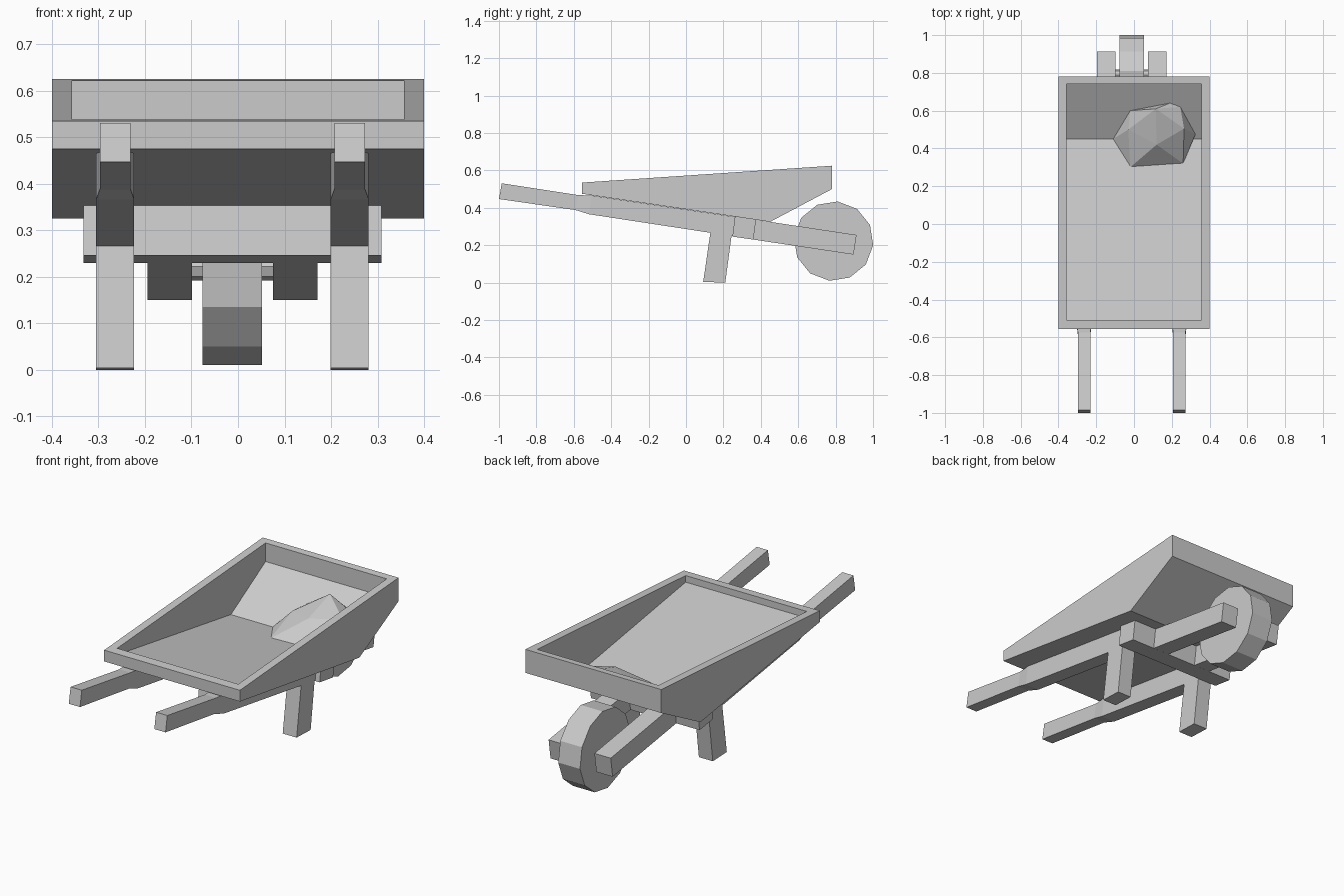
import bpy, bmesh, math
from mathutils import Matrix

cube = bpy.data.objects.get("Cube")
if cube:
    bpy.data.objects.remove(cube, do_unlink=True)

grey = bpy.data.materials.new("plain grey")
grey.use_nodes = True
grey.diffuse_color = (0.6, 0.6, 0.6, 1)
grey.node_tree.nodes["Principled BSDF"].inputs["Base Color"].default_value = (0.6, 0.6, 0.6, 1)

MID = -0.012  # centre line of the undercarriage


def finish(name, bm):
    bmesh.ops.recalc_face_normals(bm, faces=bm.faces)
    mesh = bpy.data.meshes.new(name)
    bm.to_mesh(mesh)
    bm.free()
    mesh.materials.append(grey)
    obj = bpy.data.objects.new(name, mesh)
    bpy.context.collection.objects.link(obj)
    return obj


def ring(bm, profile, x):
    return [bm.verts.new((x, y, z)) for y, z in profile]


def bridge(bm, a, b, start=0):
    for i in range(start, len(a)):
        j = (i + 1) % len(a)
        bm.faces.new((a[i], a[j], b[j], b[i]))


def prism(name, profile, x0, x1):
    """Side profile (y, z) extruded across x."""
    bm = bmesh.new()
    a, b = ring(bm, profile, x0), ring(bm, profile, x1)
    bridge(bm, a, b)
    bm.faces.new(a)
    bm.faces.new(b)
    return finish(name, bm)


def beam(name, x, sections):
    """Lofted bar: each section is (half width, top y, top z, bottom y, bottom z)."""
    bm = bmesh.new()
    rings = [[bm.verts.new(p) for p in ((x - w, ty, tz), (x + w, ty, tz),
                                        (x + w, by, bz), (x - w, by, bz))]
             for w, ty, tz, by, bz in sections]
    for a, b in zip(rings, rings[1:]):
        bridge(bm, a, b)
    bm.faces.new(rings[0])
    bm.faces.new(rings[-1])
    return finish(name, bm)


def cylinder(name, y, z, radius, sides, width, turn):
    bm = bmesh.new()
    place = (Matrix.Translation((MID, y, z)) @ Matrix.Rotation(turn, 4, 'X')
             @ Matrix.Rotation(math.pi / 2, 4, 'Y'))
    bmesh.ops.create_cone(bm, cap_ends=True, segments=sides, radius1=radius,
                          radius2=radius, depth=width, matrix=place)
    return finish(name, bm)


# Tray: outer and inner shells open at the top, joined by a rim
outer = [(-0.555, 0.535), (0.78, 0.625), (0.78, 0.5), (0.45, 0.325), (-0.555, 0.475)]
inner = [(-0.507, 0.538), (0.742, 0.622), (0.742, 0.523), (0.45, 0.352), (-0.507, 0.503)]
bm = bmesh.new()
shells = []
for profile, half in ((outer, 0.4), (inner, 0.357)):
    left, right = ring(bm, profile, half), ring(bm, profile, -half)
    bridge(bm, left, right, start=1)
    bm.faces.new(left)
    bm.faces.new(right)
    shells.append([left[0], left[1], right[1], right[0]])
bridge(bm, *shells)
finish("tray", bm)

# Handles with narrow grips, and legs
for side, sign in (("left", 1), ("right", -1)):
    x = MID + sign * 0.252
    beam(side + "_handle", x, [(0.033, -0.985, 0.531, -1.0, 0.447),
                               (0.033, -0.575, 0.468, -0.59, 0.388),
                               (0.041, -0.505, 0.466, -0.52, 0.366),
                               (0.041, 0.3, 0.346, 0.285, 0.243)])
    prism(side + "_leg", [(0.092, 0.004), (0.21, 0), (0.25, 0.3), (0.135, 0.3)],
          x - 0.041, x + 0.041)
    # Arms that hold the wheel
    x = MID + sign * 0.135
    prism(side + "_wheel_arm", [(0.31, 0.346), (0.912, 0.255), (0.896, 0.15), (0.295, 0.24)],
          x - 0.048, x + 0.048)

prism("cross_bar", [(0.262, 0.355), (0.375, 0.339), (0.36, 0.23), (0.248, 0.246)],
      MID - 0.32, MID + 0.32)

# Wheel and axle
cylinder("wheel", 0.789, 0.222, 0.213, 12, 0.128, math.radians(-6))
cylinder("axle", 0.789, 0.222, 0.03, 8, 0.2, 0)

# Faceted lump of rock resting in the tray
bm = bmesh.new()
for point in ((-0.11, 0.45, 0.352), (-0.02, 0.3, 0.372), (0.26, 0.32, 0.37),
              (0.325, 0.475, 0.368), (0.245, 0.62, 0.452), (0.19, 0.64, 0.464),
              (-0.02, 0.6, 0.44), (0.265, 0.505, 0.47), (0.115, 0.61, 0.527),
              (0.12, 0.42, 0.47), (-0.03, 0.5, 0.44), (0.1, 0.45, 0.345)):
    bm.verts.new(point)
bmesh.ops.convex_hull(bm, input=bm.verts)
finish("rock", bm)
